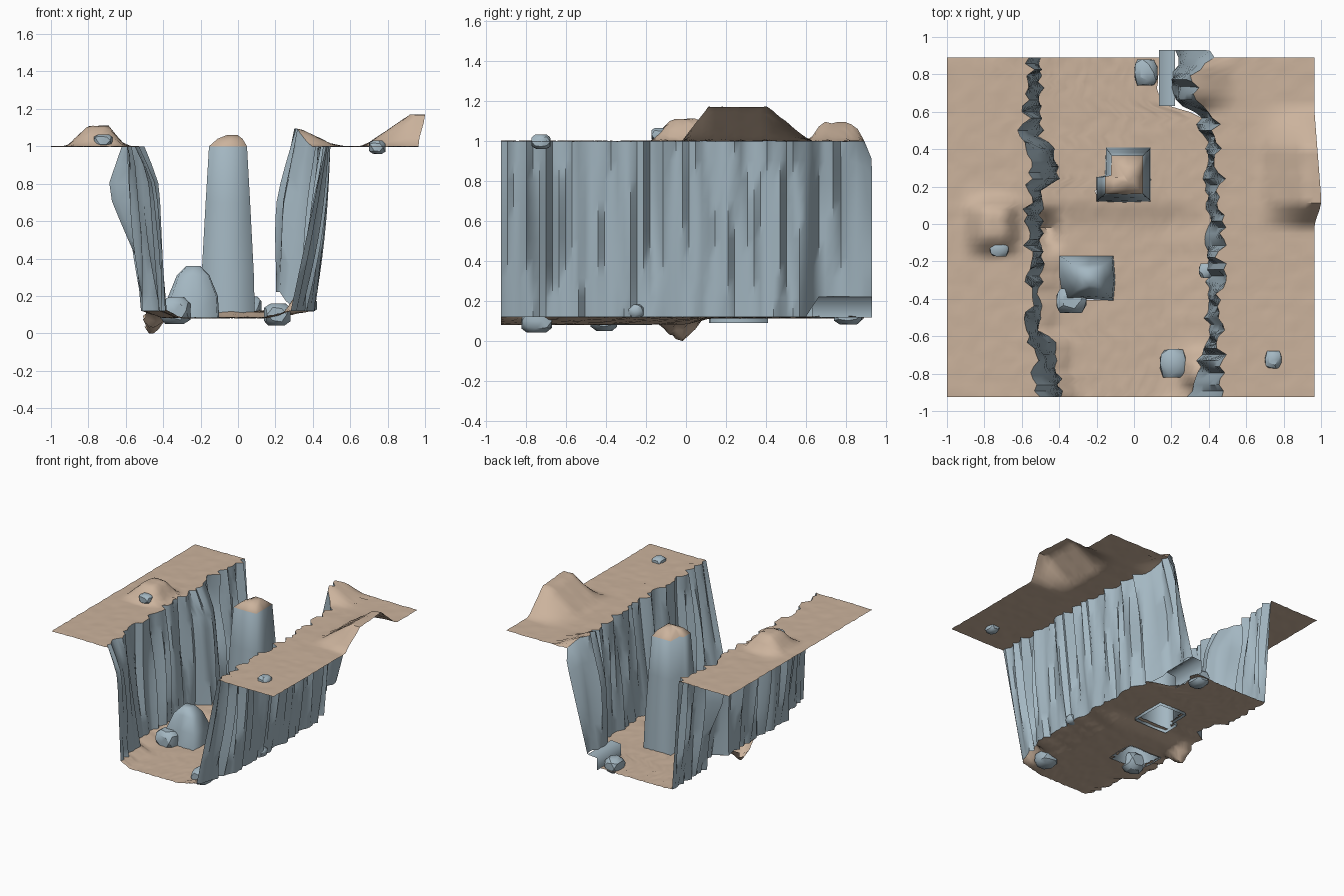
import bpy, bmesh, math, random
from mathutils import Vector

if "Cube" in bpy.data.objects:
    bpy.data.objects.remove(bpy.data.objects["Cube"])
random.seed(4)

def material(name, col):
    m = bpy.data.materials.new(name)
    m.diffuse_color = (*col, 1)
    m.use_nodes = True
    m.node_tree.nodes["Principled BSDF"].inputs["Base Color"].default_value = m.diffuse_color
    return m

SAND = material("sand", (0.60, 0.45, 0.335))
SLATE = material("slate", (0.37, 0.475, 0.54))

def finish(name, bm, mats, angle=35):
    me = bpy.data.meshes.new(name)
    bm.to_mesh(me)
    bm.free()
    for m in mats:
        me.materials.append(m)
    ob = bpy.data.objects.new(name, me)
    bpy.context.collection.objects.link(ob)
    bpy.ops.object.select_all(action='DESELECT')
    ob.select_set(True)
    bpy.context.view_layer.objects.active = ob
    bpy.ops.object.shade_smooth_by_angle(angle=math.radians(angle))
    return ob

def sheet(name, nu, nv, f, mat, flip=False, skip=None, angle=35):
    """Grid of points f(i, j), leaving out faces whose centre passes skip."""
    bm = bmesh.new()
    g = [[bm.verts.new(f(i, j)) for j in range(nv + 1)] for i in range(nu + 1)]
    for i in range(nu):
        for j in range(nv):
            q = [g[i][j], g[i + 1][j], g[i + 1][j + 1], g[i][j + 1]]
            c = sum((v.co for v in q), Vector()) / 4
            if not (skip and skip(c)):
                bm.faces.new(q[::-1] if flip else q)
    return finish(name, bm, [mat], angle)

def keyed(keys, y):
    if y <= keys[0][0]:
        return keys[0][1]
    for (a, p), (b, q) in zip(keys, keys[1:]):
        if y <= b:
            return p + (q - p) * (y - a) / (b - a)
    return keys[-1][1]

def trap(v, a, b, c, d):
    """Trapezoid: 0 outside a..d, 1 within b..c."""
    return max(0, min(1, (v - a) / (b - a), (d - v) / (d - c)))

N, M = 56, 9
ys = [-0.925 + 1.815 * i / N for i in range(N + 1)]
# plan lines of the cliff tops and feet (y, x)
TOP = {-1: [(-.93, -.50), (-.6, -.56), (.4, -.57), (.48, -.61), (.56, -.57), (.9, -.56)],
       1: [(-.93, .47), (.3, .46), (.5, .44), (.62, .41), (.68, .34), (.80, .33), (.89, .43)]}
FOOT = {-1: [(-.93, -.39), (-.65, -.42), (-.56, -.50), (.18, -.50), (.22, -.41), (.41, -.41),
             (.45, -.50), (.9, -.50)],
        1: [(-.93, .28), (-.62, .39), (.4, .39), (.58, .34), (.64, .22), (.9, .22)]}
jag = {s: [random.uniform(-.032, .032) for _ in ys] for s in (-1, 1)}
mid = {s: [random.uniform(-.03, .03) for _ in ys] for s in (-1, 1)}
toe = {s: [random.uniform(-.022, .022) for _ in ys] for s in (-1, 1)}
for s in (-1, 1):
    for k in (0, -1):
        jag[s][k] = mid[s][k] = toe[s][k] = 0

def rim_x(s, i):
    return keyed(TOP[s], ys[i]) + jag[s][i]

def foot_x(s, i):
    return keyed(FOOT[s], ys[i]) + toe[s][i]

def ground(x, y):
    """Height of the plateaus, with humps."""
    left = .11 * trap(x, -.92, -.80, -.69, -.6) * trap(y, -.18, -.07, .07, .16)
    right = .17 * trap(x, .67, .92, 1.1, 1.2) * trap(y, -.02, .11, .41, .62)
    peak = .095 * trap(x, .2, .3, .33, .53) * trap(y, .61, .68, .85, .89)
    return 1.0 + left + right + peak

# plateaus
for s, name in ((-1, "left_plateau"), (1, "right_plateau")):
    def plateau(i, j, s=s):
        y = ys[i]
        outer = -1.0 if s < 0 else .965 + .035 * trap(y, 0, .1, .15, .6)
        x = rim_x(s, i)
        x += (outer - x) * j / 14
        wob = random.uniform(-.005, .001) if j else 0
        return (x, y, ground(x, y) + wob)
    sheet(name, N, 14, plateau, SAND, flip=s < 0, angle=50)

# cliff walls, with folds that fade toward rim and foot
for s, name in ((-1, "left_cliff"), (1, "right_cliff")):
    def wall(i, j, s=s):
        t, y = j / M, ys[i]
        xt, xb = rim_x(s, i), foot_x(s, i)
        zt = ground(xt, y)
        zb = .12 + (.10 * trap(y, .6, .66, 1, 1.1) if s > 0 else 0)
        x = xb + (xt - xb) * t + mid[s][i] * math.sin(math.pi * t)
        if s < 0:
            x -= .10 * trap(t, .3, .72, .75, 1) * trap(y, .42, .48, .52, .60)
            x += .05 * trap(t, 0, .7, .8, 1) * (trap(y, -2, -1, -.85, -.6) + trap(y, .17, .22, .4, .45))
        else:
            x -= .05 * trap(t, 0, .5, .6, 1) * trap(y, .62, .68, .74, .8)
        bow = .04 * trap(y, .7, .89, 1, 2) * min(1, (1 - t) * 8) if s > 0 else 0
        return (x, y + bow, zb + (zt - zb) * t)
    sheet(name, N, M, wall, SLATE, flip=s < 0, angle=50)

# canyon floor, open under the two rock towers
def in_tower(c):
    return ((-.14 < c.x < .08 and .14 < c.y < .39) or (-.19 < c.x < .08 and .14 < c.y < .24)
            or (-.38 < c.x < -.12 and -.40 < c.y < -.19))

def floor(i, j):
    y, t = ys[i], j / 36
    a, b = foot_x(-1, i), foot_x(1, i)
    b -= .08 * trap(y, .58, .64, 1, 2)
    x = a + (b - a) * t
    z = keyed([(-.9, .082), (0, .085), (.12, .115), (.9, .115)], y)
    edge = trap(t, -.1, 0, 0, .12) + trap(t, .75, 1, 1, 1.2)
    z += (.122 - z) * min(1, edge) + random.uniform(-.003, .003)
    z += .09 * trap(x, .24, .31, .36, .45) * trap(y, -.9, -.82, -.76, -.66)
    z -= .115 * trap(x, -.56, -.48, -.45, -.38) * trap(y, -.16, -.04, -.01, .09)
    return (x, y, max(z, 0))
sheet("canyon_floor", N, 36, floor, SAND, skip=in_tower, angle=50)

# rock step at the foot of the right cliff
step = [(.135, .118), (.135, .215), (.22, .222)]
sheet("cliff_step", 4, 2, lambda i, j: (step[j][0], .63 + .075 * i, step[j][1]), SLATE, angle=100)

def tower(name, rings, sandy=9):
    """Loft through rings (z, outline) closed on top, sand above a height."""
    bm = bmesh.new()
    loops = [[bm.verts.new((x, y, z)) for x, y in pts] for z, pts in rings]
    n = len(loops[0])
    for a, b in zip(loops, loops[1:]):
        for k in range(n):
            bm.faces.new((a[k], a[(k + 1) % n], b[(k + 1) % n], b[k]))
    bm.faces.new(loops[-1])
    for f in bm.faces:
        f.material_index = int(f.calc_center_median().z > sandy)
    finish(name, bm, [SLATE, SAND], 100)

def outline(base, cx, cy, kx, ky, dx=0, dy=0):
    return [(cx + dx + (x - cx) * kx, cy + dy + (y - cy) * ky) for x, y in base]

# tall pillar with a sandy cap
base = [(-.2, .12), (-.05, .115), (.09, .12), (.09, .26), (.09, .41), (-.03, .41), (-.15, .41),
        (-.155, .26), (-.2, .25)]
tower("tall_pillar", [(.09, base),
                      (.32, outline(base, -.05, .26, .96, .94)),
                      (.7, outline(base, -.05, .26, .82, .82)),
                      (1.0, outline(base, -.05, .26, .70, .70)),
                      (1.04, outline(base, -.05, .26, .46, .45, .01, -.01)),
                      (1.06, outline(base, -.05, .26, .20, .25, .02, 0))], .99)

# low stump
base = [(-.38, -.41), (-.25, -.40), (-.11, -.41), (-.10, -.30), (-.11, -.17), (-.25, -.17),
        (-.40, -.17), (-.40, -.28)]
tower("low_stump", [(.08, base),
                    (.2, outline(base, -.25, -.29, .88, .88, .01)),
                    (.31, outline(base, -.25, -.29, .58, .6, .01)),
                    (.36, outline(base, -.25, -.29, .25, .35, .01))])

# loose boulders (centre, half sizes)
for k, (c, r) in enumerate([((-.72, -.13, 1.03), (.052, .045, .036)),
                            ((.745, -.725, .995), (.046, .05, .038)),
                            ((.21, -.745, .10), (.075, .08, .062)),
                            ((-.335, -.41, .12), (.085, .07, .075)),
                            ((.065, .81, .14), (.065, .075, .06)),
                            ((.385, -.25, .15), (.04, .04, .035))]):
    bm = bmesh.new()
    bmesh.ops.create_icosphere(bm, subdivisions=2, radius=1)
    for v in bm.verts:
        # squarish, chipped lump
        p = v.co * random.uniform(.92, 1.08)
        p = Vector([max(-.82, min(.82, a)) * 1.15 for a in p])
        v.co = Vector(c) + Vector([p[a] * r[a] for a in range(3)])
    finish("boulder_%d" % (k + 1), bm, [SLATE], 30)
